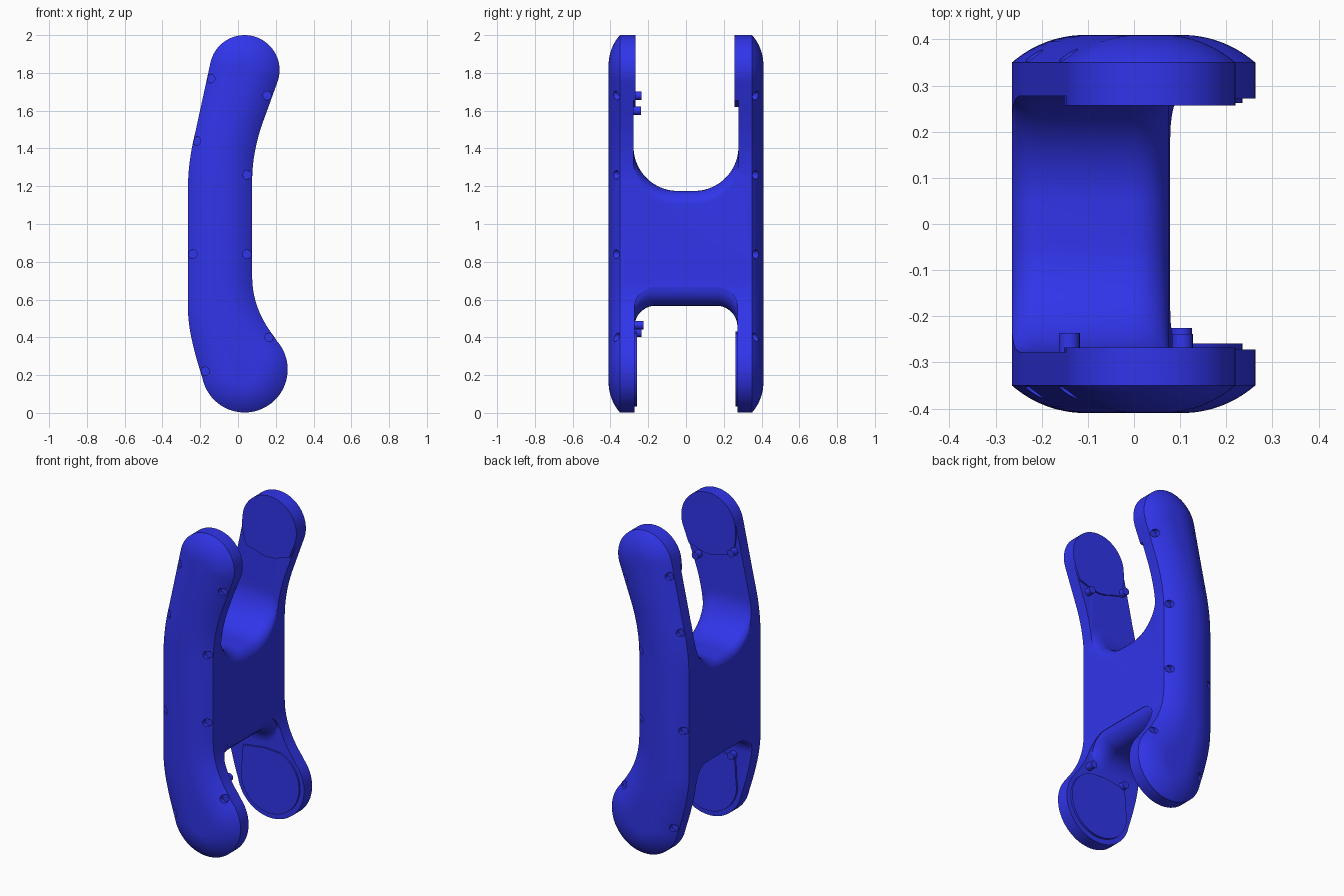
import bpy, bmesh, math
from mathutils import Vector

if "Cube" in bpy.data.objects:
    bpy.data.objects.remove(bpy.data.objects["Cube"])

blue = bpy.data.materials.new("blue")
blue.diffuse_color = (0.03, 0.035, 0.82, 1)
blue.use_nodes = True
blue.node_tree.nodes["Principled BSDF"].inputs["Base Color"].default_value = blue.diffuse_color


def make(name, bm, smooth=True):
    bmesh.ops.recalc_face_normals(bm, faces=bm.faces)
    me = bpy.data.meshes.new(name)
    bm.to_mesh(me)
    bm.free()
    ob = bpy.data.objects.new(name, me)
    bpy.context.collection.objects.link(ob)
    me.materials.append(blue)
    if smooth:
        shade(ob)
    return ob


def shade(ob):
    bpy.ops.object.select_all(action='DESELECT')
    bpy.context.view_layer.objects.active = ob
    ob.select_set(True)
    bpy.ops.object.shade_smooth_by_angle(angle=math.radians(30))


def arc(cx, cz, r, a0, a1, n):
    return [Vector((cx + r * math.cos(math.radians(a0 + (a1 - a0) * i / n)),
                    cz + r * math.sin(math.radians(a0 + (a1 - a0) * i / n)))) for i in range(n + 1)]


def bend(a, b, c, n=10):
    a, b, c = Vector(a), Vector(b), Vector(c)
    return [a * (1 - t) ** 2 + b * 2 * t * (1 - t) + c * t * t for t in (i / n for i in range(n + 1))]


def skin(bm, loops):
    rings = [[bm.verts.new(p) for p in l] for l in loops]
    n = len(rings[0])
    for a, b in zip(rings, rings[1:]):
        for i in range(n):
            bm.faces.new((a[i], a[(i + 1) % n], b[(i + 1) % n], b[i]))
    bm.faces.new(rings[0])
    bm.faces.new(rings[-1][::-1])


def prism_y(bm, pts, y0, y1):
    skin(bm, [[(p[0], y, p[1]) for p in pts] for y in (y0, y1)])


def slot(bm, pts, left, right, sign):
    # slot through x whose floor rolls over with radius left / right at the two faces
    steps = [i / 7 for i in range(8)]
    xs = [(-1, left)] + [(-0.266 + left * (1 - math.cos(t * math.pi / 2)),
                          left * (1 - math.sin(t * math.pi / 2))) for t in steps]
    xs += [(0.076 - right * (1 - math.cos(t * math.pi / 2)),
            right * (1 - math.sin(t * math.pi / 2))) for t in reversed(steps)] + [(1, right)]
    skin(bm, [[(x, p[0], p[1] + sign * dz) for p in pts] for x, dz in xs])


# curved side outline (x, z), counter-clockwise
bottom = arc(0.035, 0.23, 0.228, 195, 402, 40)
top = arc(0.035, 1.815, 0.185, -21, 168, 40)
outline = (bottom + bend((0.194, 0.4), (0.075, 0.55), (0.075, 0.72))
           + bend((0.075, 1.23), (0.075, 1.37), (0.125, 1.52)) + top
           + bend((-0.225, 1.49), (-0.263, 1.34), (-0.265, 1.2))
           + bend((-0.265, 0.55), (-0.265, 0.42), (-0.19, 0.19)))


def inset(d):
    out = []
    n = len(outline)
    for i, p in enumerate(outline):
        t = (p - outline[i - 1]).normalized() + (outline[(i + 1) % n] - p).normalized()
        t.normalize()
        out.append(p + Vector((-t.y, t.x)) * d)
    return out


# body: outline swept through y with domed outer faces
R = 0.243
half = []
for i in range(10):
    d = 0.155 * (1 - i / 9) ** 1.2
    y = 0.35 + math.sqrt(R * R - (0.16 - d) ** 2) - (R - 0.06)
    half.append((d, y))
levels = [(d, -y) for d, y in half] + [(d, y) for d, y in reversed(half)]
bm = bmesh.new()
skin(bm, [[(p.x, y, p.y) for p in inset(d)] for d, y in levels])
body = make("h_shaped_body", bm, False)

# cutter: upper and lower slots plus small side pits
bm = bmesh.new()
slot(bm, [(-0.278, 2.3)] + arc(-0.043, 1.41, 0.235, 180, 270, 20)
     + arc(0.043, 1.41, 0.235, 270, 360, 20) + [(0.278, 2.3)], 0.06, 0.08, -1)
slot(bm, [(0.272, -0.3)] + arc(0.162, 0.457, 0.11, 0, 90, 14)
     + arc(-0.162, 0.457, 0.11, 90, 180, 14) + [(-0.272, -0.3)], 0.03, 0.1, 1)
pits = [(-0.145, 1.77), (0.155, 1.68), (-0.22, 1.44), (0.05, 1.26),
        (-0.24, 0.84), (0.048, 0.84), (0.165, 0.4), (-0.175, 0.22)]
for x, z in pits:
    for s in (-1, 1):
        prism_y(bm, arc(x, z, 0.023, 0, 345, 23), s * 0.353, s * 0.5)
cutter = make("cutter", bm, False)
cutter.hide_render = True
mod = body.modifiers.new("cut", 'BOOLEAN')
mod.operation = 'DIFFERENCE'
mod.solver = 'EXACT'
mod.object = cutter
bpy.context.view_layer.objects.active = body
bpy.ops.object.modifier_apply(modifier="cut")
bpy.data.objects.remove(cutter)
shade(body)

# raised pads on the inner faces of the four ends
upper = top + bend((-0.152, 1.8), (-0.15, 1.7), (-0.12, 1.655), 6) \
    + bend((-0.06, 1.64), (0.03, 1.60), (0.12, 1.64), 8) + [Vector((0.17, 1.655))]
lower = arc(0.035, 0.235, 0.2, -175, 70, 50) + [Vector((0.0, 0.43)), Vector((-0.15, 0.41))]
for name, pts, y0, y1 in (("upper_pad_back", upper, 0.257, 0.3), ("upper_pad_front", upper, -0.3, -0.268),
                          ("lower_pad_back", lower, 0.262, 0.3), ("lower_pad_front", lower, -0.3, -0.259)):
    bm = bmesh.new()
    prism_y(bm, pts, y0, y1)
    make(name, bm)

# locating pins on the front side's inner face
for i, (x, z, y) in enumerate([(-0.14, 1.68, -0.236), (0.105, 1.6, -0.238),
                               (-0.138, 0.425, -0.236), (0.103, 0.465, -0.226)]):
    bm = bmesh.new()
    prism_y(bm, arc(x, z, 0.0225, 0, 345, 23), -0.3, y)
    make(f"locating_pin_{i + 1}", bm)
